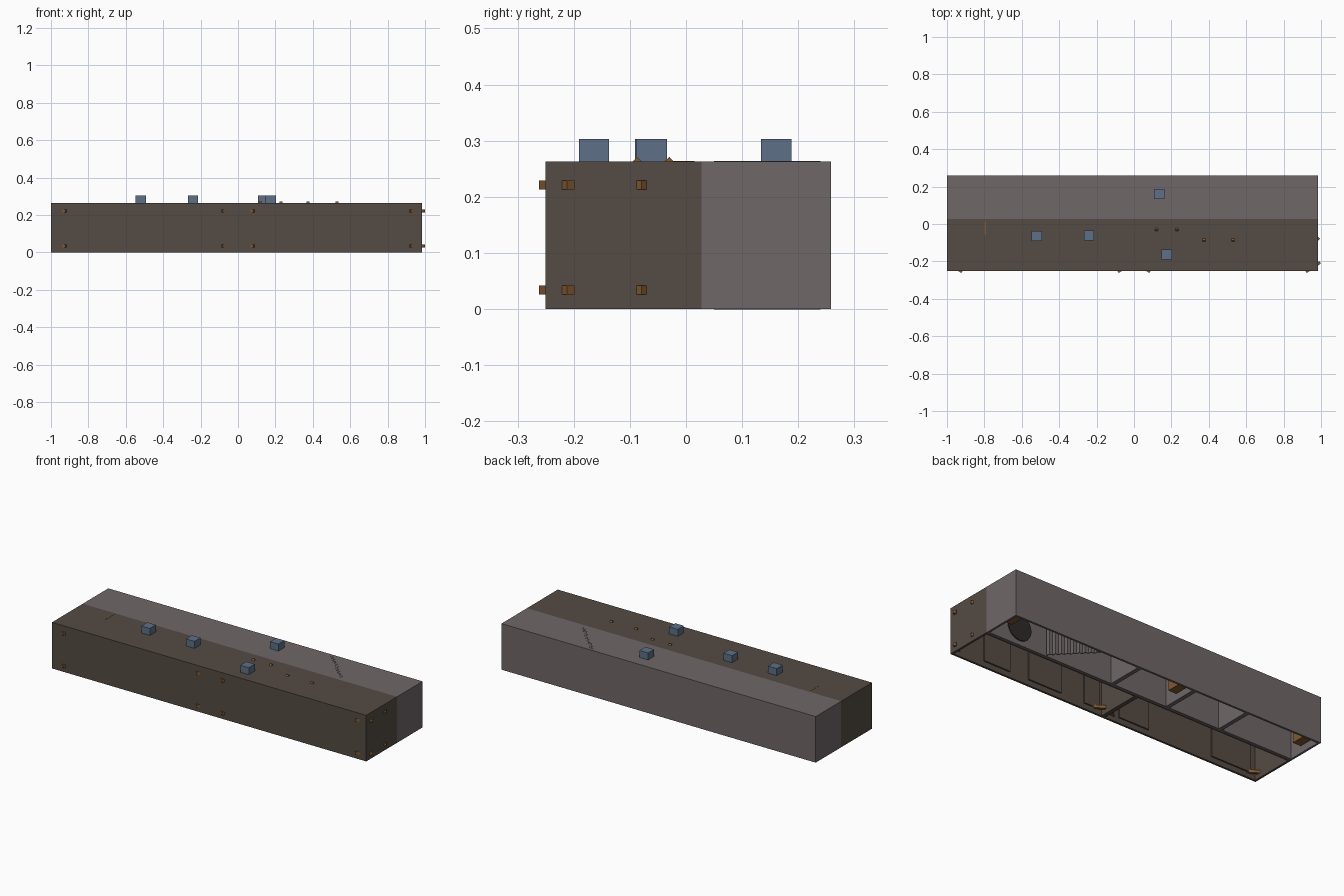
import bpy, bmesh, math
from mathutils import Vector, Matrix

if "Cube" in bpy.data.objects:
    bpy.data.objects.remove(bpy.data.objects["Cube"])


def mat(name, rgb):
    m = bpy.data.materials.new(name)
    m.diffuse_color = (*rgb, 1)
    m.use_nodes = True
    m.node_tree.nodes["Principled BSDF"].inputs["Base Color"].default_value = m.diffuse_color
    return m


BROWN = mat("brown_stone", (0.09, 0.07, 0.056))
GREY = mat("grey_stone", (0.16, 0.135, 0.14))
BLUE = mat("blue", (0.11, 0.16, 0.24))
WOOD = mat("wood", (0.22, 0.10, 0.03))
DARK = mat("dark", (0.025, 0.023, 0.022))


def finish(name, bm, m):
    me = bpy.data.meshes.new(name)
    bm.to_mesh(me)
    bm.free()
    ob = bpy.data.objects.new(name, me)
    bpy.context.collection.objects.link(ob)
    me.materials.append(m)
    return ob


def box(name, x0, x1, y0, y1, z0, z1, m):
    bm = bmesh.new()
    bmesh.ops.create_cube(bm, size=1)
    bmesh.ops.scale(bm, vec=(x1 - x0, y1 - y0, z1 - z0), verts=bm.verts)
    bmesh.ops.translate(bm, vec=((x0 + x1) / 2, (y0 + y1) / 2, (z0 + z1) / 2), verts=bm.verts)
    return finish(name, bm, m)


def bar(name, a, b, w, m):
    # square bar running from a to b
    a, b = Vector(a), Vector(b)
    d = b - a
    bm = bmesh.new()
    bmesh.ops.create_cube(bm, size=1)
    bmesh.ops.scale(bm, vec=(w, w, d.length), verts=bm.verts)
    rot = d.to_track_quat('Z', 'Y').to_matrix().to_4x4()
    bmesh.ops.transform(bm, matrix=Matrix.Translation((a + b) / 2) @ rot, verts=bm.verts)
    return finish(name, bm, m)


L, R, F, B, MID, H, T = -1.0, 0.985, -0.25, 0.258, 0.028, 0.263, 0.012

# roof in two colours
box("front_roof", L, R, F, MID, H - T, H, BROWN)
box("back_roof", L, R, MID, B, H - T, H, GREY)

# outer walls, open underneath
box("front_wall", L, R, F, F + T, 0, H - T, BROWN)
box("back_wall", L, R, B - T, B, 0, H - T, GREY)
for side, x in (("left", L), ("right", R - T)):
    box(side + "_wall_front", x, x + T, F + T, MID, 0, H - T, BROWN)
    box(side + "_wall_back", x, x + T, MID, B - T, 0, H - T, GREY)

# long dividing wall, one skin per side
box("divider_front", L + T, R - T, MID - T, MID, 0, H - T, BROWN)
box("divider_back", L + T, R - T, MID, MID + T, 0, H - T, GREY)

# cross walls
for i, x in enumerate((0.17, -0.186, -0.53)):
    box(f"back_cross_wall_{i}", x - T, x + T, MID + T, B - T, 0, H - T, GREY)
box("front_cross_wall", -T, T, F + T, MID - T, 0, H - T, BROWN)

# zigzag diagonal wall in the back room
N = 9
sx, sy = 0.19 / N, -0.19 / N
for i in range(N):
    x, y = 0.42 + i * sx, 0.24 + i * sy
    box(f"zigzag_a_{i}", x, x + sx, y - 0.004, y, -0.001, H + 0.001, GREY)
    box(f"zigzag_b_{i}", x + sx - 0.004, x + sx, y + sy, y, -0.001, H + 0.001, GREY)

# round doorway in the divider
bm = bmesh.new()
bmesh.ops.create_cone(bm, cap_ends=True, segments=24, radius1=0.075, radius2=0.075, depth=0.006)
bmesh.ops.transform(bm, matrix=Matrix.Translation((0.78, MID + T + 0.002, 0.1)) @ Matrix.Rotation(math.pi / 2, 4, 'X'),
                    verts=bm.verts)
finish("round_door", bm, DARK)

# raised panels inside the front wall
for i, (x0, x1) in enumerate(((0.61, 0.78), (0.28, 0.49), (0.03, 0.13), (-0.29, -0.1), (-0.95, -0.7))):
    box(f"wall_panel_{i}", x0, x1, F + T, F + T + 0.008, 0.03, 0.2, BROWN)

# wooden braces across the corners, poking through the walls
for z in (0.034, 0.221):
    for x, d in ((0.925, 1), (0.08, -1), (-0.08, 1), (-0.925, -1)):
        end = 0.995 if x > 0.5 else (x + d * 0.07)
        end = max(end, -0.995)
        bar("corner_brace", (x - d * 0.006, F - 0.005, z), (end, -0.205, z), 0.016, WOOD)
    bar("side_brace", (0.95, -0.045, z), (0.988, -0.085, z), 0.016, WOOD)

# sloping roof struts with tips above the roof
for i, (x, y, d) in enumerate(((0.12, -0.035, 1), (0.23, -0.035, 1), (0.375, -0.082, -1), (0.53, -0.082, -1))):
    bar(f"roof_strut_{i}", (x, y + d * 0.05, 0.21), (x, y, 0.266), 0.015, WOOD)
box("roof_batten", -0.798, -0.792, -0.06, 0.015, 0.24, H + 0.001, WOOD)

# chests in the back rooms
for i, x in enumerate((0.93, -0.14, -0.95)):
    box(f"chest_{i}", x - 0.025, x + 0.025, 0.13, 0.21, 0.03, 0.09, WOOD)

# blue blocks through the roof
for i, (x, y) in enumerate(((-0.52, -0.064), (-0.24, -0.061), (0.135, 0.161), (0.175, -0.164))):
    box(f"roof_block_{i}", x - 0.027, x + 0.027, y - 0.027, y + 0.027, H - 0.015, 0.303, BLUE)
